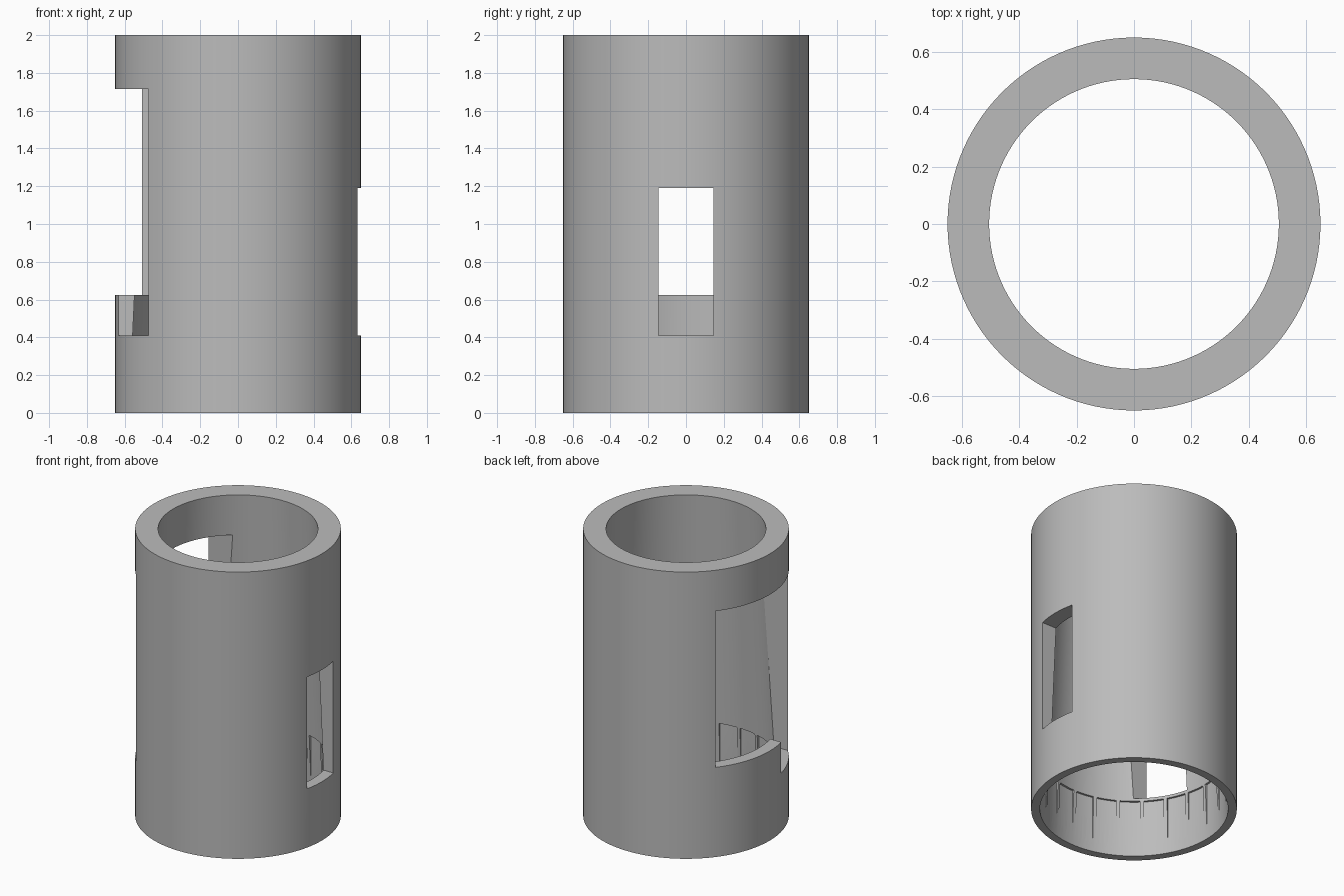
import bpy
import bmesh
from math import cos, sin, radians, tau

SEGMENTS = 120
HEIGHT = 2.0
OUTER = 0.65
BORE_TOP, BORE_BOTTOM = 0.505, 0.595
RIBS = 24
RIB_HALF_ANGLE = radians(1.2)
POCKET_RADIUS, POCKET_TOP = 0.591, 0.39

default = bpy.data.objects.get("Cube")
if default:
    bpy.data.objects.remove(default, do_unlink=True)


def make_object(name, bm):
    bmesh.ops.recalc_face_normals(bm, faces=bm.faces)
    mesh = bpy.data.meshes.new(name)
    bm.to_mesh(mesh)
    bm.free()
    obj = bpy.data.objects.new(name, mesh)
    bpy.context.collection.objects.link(obj)
    return obj


def add_prism(bm, outline, z0, z1):
    """Closed upright prism over an (x, y) outline."""
    low = [bm.verts.new((x, y, z0)) for x, y in outline]
    high = [bm.verts.new((x, y, z1)) for x, y in outline]
    bm.faces.new(low)
    bm.faces.new(high)
    n = len(outline)
    for i in range(n):
        j = (i + 1) % n
        bm.faces.new((low[i], low[j], high[j], high[i]))


def box_cutter(name, x0, x1, y0, y1, z0, z1):
    bm = bmesh.new()
    add_prism(bm, [(x0, y0), (x1, y0), (x1, y1), (x0, y1)], z0, z1)
    return make_object(name, bm)


def polar(r, a):
    return r * cos(a), r * sin(a)


# Tube: straight outside, bore narrowing toward the top
bm = bmesh.new()
profile = [(OUTER, 0), (OUTER, HEIGHT), (BORE_TOP, HEIGHT), (BORE_BOTTOM, 0)]
rings = [[bm.verts.new((*polar(r, tau * i / SEGMENTS), z)) for i in range(SEGMENTS)]
         for r, z in profile]
for k, ring in enumerate(rings):
    other = rings[(k + 1) % len(rings)]
    for i in range(SEGMENTS):
        j = (i + 1) % SEGMENTS
        bm.faces.new((ring[i], ring[j], other[j], other[i]))
tube = make_object("tube_body", bm)

# Shallow pockets inside the lower bore, leaving ribs between them
bm = bmesh.new()
step = tau / RIBS
for k in range(RIBS):
    start = k * step + RIB_HALF_ANGLE
    span = step - 2 * RIB_HALF_ANGLE
    arc = [start + span * t / 5 for t in range(6)]
    outline = [polar(POCKET_RADIUS, a) for a in arc]
    outline += [polar(0.5, a) for a in reversed(arc)]
    add_prism(bm, outline, -0.05, POCKET_TOP)
pockets = make_object("pocket_cutter", bm)

# Side window, large opening and its deeper corner slot
cutters = [
    pockets,
    box_cutter("window_cutter", 0.2, 0.8, -0.145, 0.145, 0.41, 1.19),
    box_cutter("opening_cutter", -0.8, -0.1, -0.444, 0.404, 0.625, 1.715),
    box_cutter("slot_cutter", -0.8, -0.1, -0.444, -0.145, 0.41, 1.0),
]
for cutter in cutters:
    cutter.hide_render = True
    mod = tube.modifiers.new(cutter.name, 'BOOLEAN')
    mod.operation = 'DIFFERENCE'
    mod.solver = 'EXACT'
    mod.object = cutter

# Bake the cuts and drop the cutters
bpy.context.view_layer.update()
graph = bpy.context.evaluated_depsgraph_get()
baked = bpy.data.meshes.new_from_object(tube.evaluated_get(graph))
tube.modifiers.clear()
tube.data = baked
for cutter in cutters:
    bpy.data.objects.remove(cutter, do_unlink=True)

# Single grey material
grey = bpy.data.materials.new("plain_grey")
grey.use_nodes = True
colour = (0.5, 0.5, 0.5, 1.0)
grey.diffuse_color = colour
grey.node_tree.nodes["Principled BSDF"].inputs["Base Color"].default_value = colour
tube.data.materials.clear()
tube.data.materials.append(grey)

# Smooth round walls, crisp edges
bpy.ops.object.select_all(action='DESELECT')
tube.select_set(True)
bpy.context.view_layer.objects.active = tube
bpy.ops.object.shade_smooth_by_angle(angle=radians(20))
